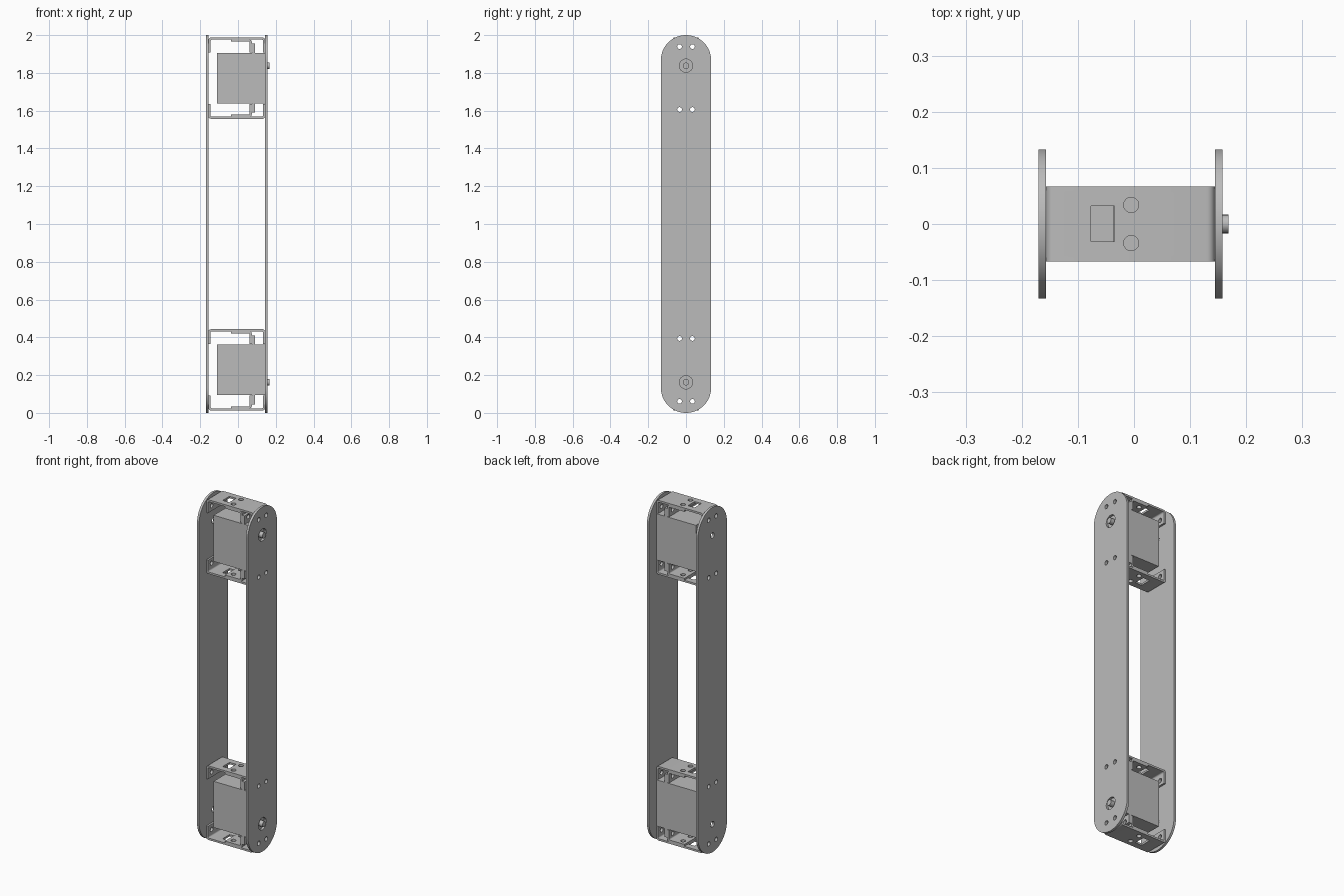
import bpy, bmesh, math
from mathutils import Vector

cube = bpy.data.objects.get("Cube")
if cube:
    bpy.data.objects.remove(cube, do_unlink=True)

grey = bpy.data.materials.new("mid grey")
grey.use_nodes = True
colour = (0.5, 0.5, 0.5, 1)
grey.diffuse_color = colour
grey.node_tree.nodes["Principled BSDF"].inputs["Base Color"].default_value = colour

Z_SCREWS = (1.939, 1.606)   # screw rows of the upper end
Z_SHAFT = 1.838
HALF_W = 0.067              # half width of servo and brackets
SCREW_Y = 0.034


def finish(name, bm):
    bmesh.ops.recalc_face_normals(bm, faces=bm.faces)
    mesh = bpy.data.meshes.new(name)
    bm.to_mesh(mesh)
    bm.free()
    ob = bpy.data.objects.new(name, mesh)
    bpy.context.collection.objects.link(ob)
    mesh.materials.append(grey)
    return ob


def extrude(name, points, depth):
    """Extrude a closed outline of 3D points along a vector."""
    bm = bmesh.new()
    face = bm.faces.new([bm.verts.new(p) for p in points])
    moved = bmesh.ops.extrude_face_region(bm, geom=[face])["geom"]
    bmesh.ops.translate(bm, vec=depth,
                        verts=[v for v in moved if isinstance(v, bmesh.types.BMVert)])
    return finish(name, bm)


def box(name, x0, x1, y0, y1, z0, z1):
    pts = [(x0, y0, z0), (x1, y0, z0), (x1, y1, z0), (x0, y1, z0)]
    return extrude(name, pts, (0, 0, z1 - z0))


def rod(name, centre, radius, depth, sides=24):
    """Cylinder from a centre point along the x or z direction of depth."""
    along_x = abs(depth[0]) > 0
    pts = []
    for i in range(sides):
        a = 2 * math.pi * i / sides
        u, v = radius * math.cos(a), radius * math.sin(a)
        pts.append(Vector(centre) + Vector((0, u, v) if along_x else (u, v, 0)))
    return extrude(name, pts, depth)


def rounded(corners, steps=5):
    """Round each (x, z, radius) corner of an outline."""
    out = []
    n = len(corners)
    for i, (x, z, r) in enumerate(corners):
        p = Vector((x, z))
        if r == 0:
            out.append(p)
            continue
        a = (Vector(corners[i - 1][:2]) - p).normalized()
        b = (Vector(corners[(i + 1) % n][:2]) - p).normalized()
        for k in range(steps + 1):
            t = math.pi / 2 * k / steps
            out.append(p + a * r * (1 - math.sin(t)) + b * r * (1 - math.cos(t)))
    return out


def cut(ob, cutters):
    bpy.context.view_layer.objects.active = ob
    for c in cutters:
        mod = ob.modifiers.new("hole", "BOOLEAN")
        mod.operation = "DIFFERENCE"
        mod.solver = "EXACT"
        mod.object = c
        bpy.ops.object.modifier_apply(modifier=mod.name)


def flip(z, s):
    return 1 + s * (z - 1)


def join(name, parts):
    bm = bmesh.new()
    for p in parts:
        bm.from_mesh(p.data)
        bpy.data.objects.remove(p, do_unlink=True)
    return finish(name, bm)


# Cutters for every screw hole, the shaft holes and the web openings
screws = join("screw_cutter", [
    rod("c", (-0.3, y, flip(z, s)), 0.0125, (0.6, 0, 0))
    for s in (1, -1) for z in Z_SCREWS for y in (-SCREW_Y, SCREW_Y)])
shaft_wide = join("shaft_wide_cutter", [
    rod("c", (0.1, 0, flip(Z_SHAFT, s)), 0.035, (0.1, 0, 0), 32) for s in (1, -1)])
shaft_small = join("shaft_small_cutter", [
    rod("c", (-0.2, 0, flip(Z_SHAFT, s)), 0.016, (0.1, 0, 0)) for s in (1, -1)])
web_holes = join("web_cutter", [
    rod("c", (-0.005, y, -0.2), 0.0135, (0, 0, 2.4)) for y in (-SCREW_Y, SCREW_Y)])
window = box("window_cutter", -0.077, -0.035, -0.031, 0.032, -0.2, 2.2)
cutters = [screws, shaft_wide, shaft_small, web_holes, window]
for c in cutters:
    c.hide_render = True

# Long side plates with round ends
R = 0.133
outline = []
for k in range(33):
    a = math.pi * k / 32
    outline.append((R * math.cos(a), 2 - R + R * math.sin(a)))
outline += [(-y, 2 - z) for y, z in outline]
parts = []
for name, x, shaft_hole in (("left_plate", 0.144, shaft_wide),
                            ("right_plate", -0.17, shaft_small)):
    ob = extrude(name, [(x, y, z) for y, z in outline], (0.0133, 0, 0))
    cut(ob, [screws, shaft_hole])
    parts.append(ob)


def bracket(name, s, web, tip):
    """C shaped bracket with an angle piece that carries one servo ear."""
    d = 1 if tip > web else -1
    t = 0.011
    inner = web + d * t
    xl, xr = -0.1567, 0.144
    c_shape = rounded([(xl, tip, 0), (xl, web, 0.014), (xr, web, 0.014), (xr, tip, 0),
                       (xr - t, tip, 0), (xr - t, inner, 0.008),
                       (xl + t, inner, 0.008), (xl + t, tip, 0)])
    angle = rounded([(-0.037, inner, 0), (0.073, inner, 0.012), (0.073, tip, 0),
                     (0.062, tip, 0), (0.062, inner + d * t, 0.006),
                     (-0.037, inner + d * t, 0)])
    for label, shape, holes in (("channel", c_shape, [screws, web_holes, window]),
                                ("ear_angle", angle, [screws, web_holes])):
        ob = extrude(f"{name}_{label}", [(x, -HALF_W, flip(z, s)) for x, z in shape],
                     (0, 2 * HALF_W, 0))
        cut(ob, holes)
        parts.append(ob)


# Servo and its two brackets at each end
for s, end in ((1, "upper"), (-1, "lower")):
    bracket(f"{end}_outer", s, 1.987, 1.909)
    bracket(f"{end}_inner", s, 1.557, 1.635)
    body = box(f"{end}_servo_body", -0.11, 0.142, -HALF_W, HALF_W,
               flip(1.638, s), flip(1.906, s))
    parts.append(body)
    for label, z0, z1 in (("outer", 1.906, 1.955), ("inner", 1.589, 1.638)):
        ear = box(f"{end}_servo_{label}_ear", 0.073, 0.09, -HALF_W, HALF_W,
                  flip(z0, s), flip(z1, s))
        cut(ear, [screws])
        parts.append(ear)
    parts.append(rod(f"{end}_servo_shaft", (0.142, 0, flip(Z_SHAFT, s)), 0.0165,
                     (0.026, 0, 0)))

for c in cutters:
    bpy.data.objects.remove(c, do_unlink=True)

# Smooth the round edges and keep the corners sharp
bpy.ops.object.select_all(action="DESELECT")
for ob in parts:
    ob.select_set(True)
bpy.context.view_layer.objects.active = parts[0]
bpy.ops.object.shade_smooth_by_angle(angle=math.radians(30))
